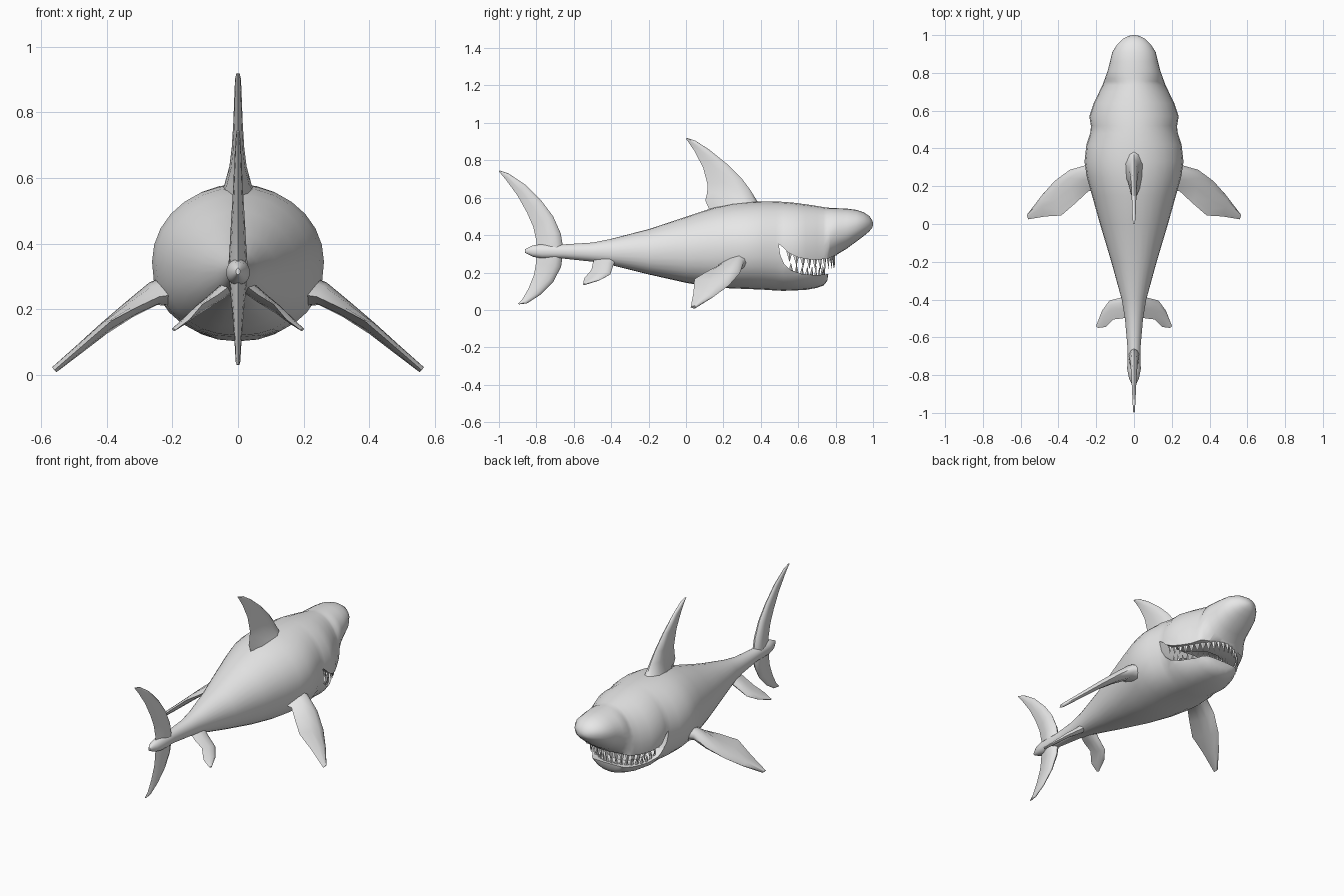
import bpy, bmesh, math
from mathutils import Vector

if "Cube" in bpy.data.objects:
    bpy.data.objects.remove(bpy.data.objects["Cube"])

skin = bpy.data.materials.new("plain_grey")
skin.diffuse_color = (0.8, 0.8, 0.8, 1)
skin.use_nodes = True
skin.node_tree.nodes["Principled BSDF"].inputs["Base Color"].default_value = skin.diffuse_color


def finish(name, bm, angle=40):
    bmesh.ops.recalc_face_normals(bm, faces=bm.faces)
    me = bpy.data.meshes.new(name)
    bm.to_mesh(me)
    bm.free()
    ob = bpy.data.objects.new(name, me)
    bpy.context.collection.objects.link(ob)
    me.materials.append(skin)
    smooth(ob, angle)
    return ob


def smooth(ob, angle):
    bpy.ops.object.select_all(action='DESELECT')
    ob.select_set(True)
    bpy.context.view_layer.objects.active = ob
    if angle:
        bpy.ops.object.shade_smooth_by_angle(angle=math.radians(angle))


def loft(bm, rings):
    """Skin a list of closed point rings and cap both ends."""
    vr = [[bm.verts.new(p) for p in r] for r in rings]
    n = len(vr[0])
    for a, b in zip(vr, vr[1:]):
        for i in range(n):
            j = (i + 1) % n
            bm.faces.new((a[i], a[j], b[j], b[i]))
    bm.faces.new(vr[0])
    bm.faces.new(vr[-1])


def fin(name, sections, mirrored=False):
    """Loft lens sections given as (leading point, trailing point, half thickness)."""
    bm = bmesh.new()
    # chord fraction from the leading edge, thickness share
    lens = [(0, 0), (.06, .55), (.25, 1), (.55, .8), (.85, .3),
            (1, 0), (.85, -.3), (.55, -.8), (.25, -1), (.06, -.55)]
    mids = [(Vector(a) + Vector(b)) / 2 for a, b, t in sections]
    for side in ((1, -1) if mirrored else (1,)):
        rings = []
        for k, (a, b, t) in enumerate(sections):
            a, b = Vector(a), Vector(b)
            span = mids[min(k + 1, len(mids) - 1)] - mids[max(k - 1, 0)]
            nrm = Vector((1, 0, 0))
            if mirrored:
                nrm = Vector((0, 1, 0)).cross(span).normalized()
            ring = [a.lerp(b, f) + nrm * t * s for f, s in lens]
            rings.append([(p.x * side, p.y, p.z) for p in ring])
        loft(bm, rings)
    return finish(name, bm, 50)


# ---- body: y, top z, bottom z, half width
BODY = [(-.86, .325, .305, .006), (-.82, .345, .285, .026), (-.77, .352, .275, .036),
        (-.66, .35, .275, .034), (-.5, .36, .258, .048), (-.4, .38, .24, .065),
        (-.2, .432, .19, .12), (0, .498, .145, .18), (.15, .548, .12, .222),
        (.25, .57, .115, .25), (.33, .578, .112, .262), (.42, .581, .108, .252),
        (.48, .58, .104, .232), (.52, .578, .102, .228), (.57, .574, .104, .237),
        (.64, .565, .107, .213), (.7, .556, .118, .184), (.735, .55, .13, .167),
        (.755, .547, .155, .16), (.77, .546, .245, .154), (.81, .544, .298, .14),
        (.86, .542, .328, .127), (.91, .535, .365, .115), (.95, .522, .395, .09),
        (.98, .502, .42, .06), (.995, .48, .438, .03), (1.0, .464, .452, .008)]
SIDES = 28
bm = bmesh.new()
rings = []
for y, top, bot, w in BODY:
    ring = []
    for i in range(SIDES):
        a = math.tau * i / SIDES
        c, s = math.cos(a), math.sin(a)
        e = .88 if s < 0 else 1      # fuller belly
        ring.append((w * math.copysign(abs(c) ** e, c), y,
                     (top + bot) / 2 + (top - bot) / 2 * math.copysign(abs(s) ** e, s)))
    rings.append(ring)
loft(bm, rings)
body = finish("body", bm)

# ---- mouth: a side-profile slot plus a hollow inside the jaws
slot = [(.495, .352), (.505, .29), (.525, .245), (.56, .213), (.62, .192), (.7, .186),
        (.76, .192), (.85, .2), (.85, .24), (.80, .292), (.76, .275), (.7, .268),
        (.64, .272), (.59, .284), (.55, .305), (.52, .335)]
bm = bmesh.new()
loft(bm, [[(x, y, z) for y, z in slot] for x in (-.4, .4)])
mouth_slot = finish("mouth_slot_cutter", bm, 0)
bm = bmesh.new()
bmesh.ops.create_uvsphere(bm, u_segments=20, v_segments=12, radius=1)
for v in bm.verts:
    v.co = Vector((v.co.x * .135, .57 + v.co.y * .13, .238 + v.co.z * .09))
mouth_hollow = finish("mouth_hollow_cutter", bm, 0)
for cutter in (mouth_slot, mouth_hollow):
    cutter.hide_render = True
    mod = body.modifiers.new("mouth", 'BOOLEAN')
    mod.operation = 'DIFFERENCE'
    mod.solver = 'EXACT'
    mod.object = cutter
    smooth(body, 0)
    bpy.ops.object.modifier_apply(modifier=mod.name)
    bpy.data.objects.remove(cutter)
smooth(body, 40)


# ---- teeth: pointed pyramids along a half-oval arch
def lip_height(y, pts):
    for (y0, z0), (y1, z1) in zip(pts, pts[1:]):
        if y <= y1:
            return z0 + (z1 - z0) * max(0, (y - y0) / (y1 - y0))
    return pts[-1][1]


def teeth(name, count, half_w, y0, depth, lip, length, radius):
    bm = bmesh.new()
    for k in range(count):
        t = math.pi * (k + .5) / count
        x, y = half_w * math.cos(t), y0 + depth * math.sin(t)
        z = lip_height(y, lip)
        out = Vector((math.cos(t), math.sin(t), 0))
        along = Vector((-out.y, out.x, 0))
        root = Vector((x, y, z - math.copysign(.012, length)))
        size = .75 + .25 * math.sin(t)
        base = [bm.verts.new(root + d) for d in
                (along * radius, out * radius * .5, -along * radius, -out * radius * .5)]
        tip = bm.verts.new(Vector((x, y, z + length * size)) + out * .006)
        bm.faces.new(base)
        for i in range(4):
            bm.faces.new((base[i], base[(i + 1) % 4], tip))
    finish(name, bm, 0)


teeth("upper_teeth", 22, .2, .535, .255,
      [(.52, .335), (.55, .305), (.59, .284), (.64, .272), (.7, .268), (.76, .275), (.8, .292)],
      -.062, .017)
teeth("lower_teeth", 20, .178, .545, .193,
      [(.525, .245), (.56, .213), (.62, .192), (.7, .186), (.76, .192)], .052, .014)

# ---- fins
fin("dorsal_fin", [
    ((0, .44, .5), (0, .15, .48), .085), ((0, .385, .575), (0, .103, .585), .042),
    ((0, .345, .64), (0, .113, .625), .026), ((0, .3, .7), (0, .115, .67), .019),
    ((0, .22, .78), (0, .092, .76), .014), ((0, .12, .86), (0, .045, .85), .011),
    ((0, .05, .905), (0, .018, .89), .009), ((0, .004, .92), (0, 0, .915), .005)])

fin("tail_fin", [
    ((0, -.995, .745), (0, -1, .74), .004), ((0, -.95, .73), (0, -.962, .695), .007),
    ((0, -.86, .67), (0, -.9, .61), .011), ((0, -.77, .58), (0, -.85, .52), .015),
    ((0, -.71, .5), (0, -.817, .445), .02), ((0, -.67, .41), (0, -.8, .37), .025),
    ((0, -.655, .32), (0, -.8, .315), .03), ((0, -.668, .23), (0, -.802, .25), .022),
    ((0, -.71, .15), (0, -.812, .19), .015), ((0, -.78, .08), (0, -.842, .115), .01),
    ((0, -.85, .035), (0, -.876, .055), .007), ((0, -.892, .03), (0, -.9, .032), .004)])

fin("pectoral_fins", [
    ((.17, .37, .265), (.15, .17, .25), .06), ((.265, .308, .25), (.24, .175, .238), .036),
    ((.34, .287, .195), (.31, .11, .205), .025), ((.42, .228, .13), (.385, .045, .165), .018),
    ((.49, .15, .072), (.47, .04, .092), .014), ((.56, .055, .016), (.56, .025, .014), .01)],
    mirrored=True)

fin("pelvic_fins", [
    ((.02, -.37, .275), (.02, -.49, .275), .022), ((.07, -.39, .235), (.062, -.5, .243), .018),
    ((.13, -.405, .19), (.108, -.505, .215), .013), ((.17, -.46, .16), (.148, -.545, .168), .009),
    ((.2, -.54, .137), (.19, -.55, .137), .005)], mirrored=True)
